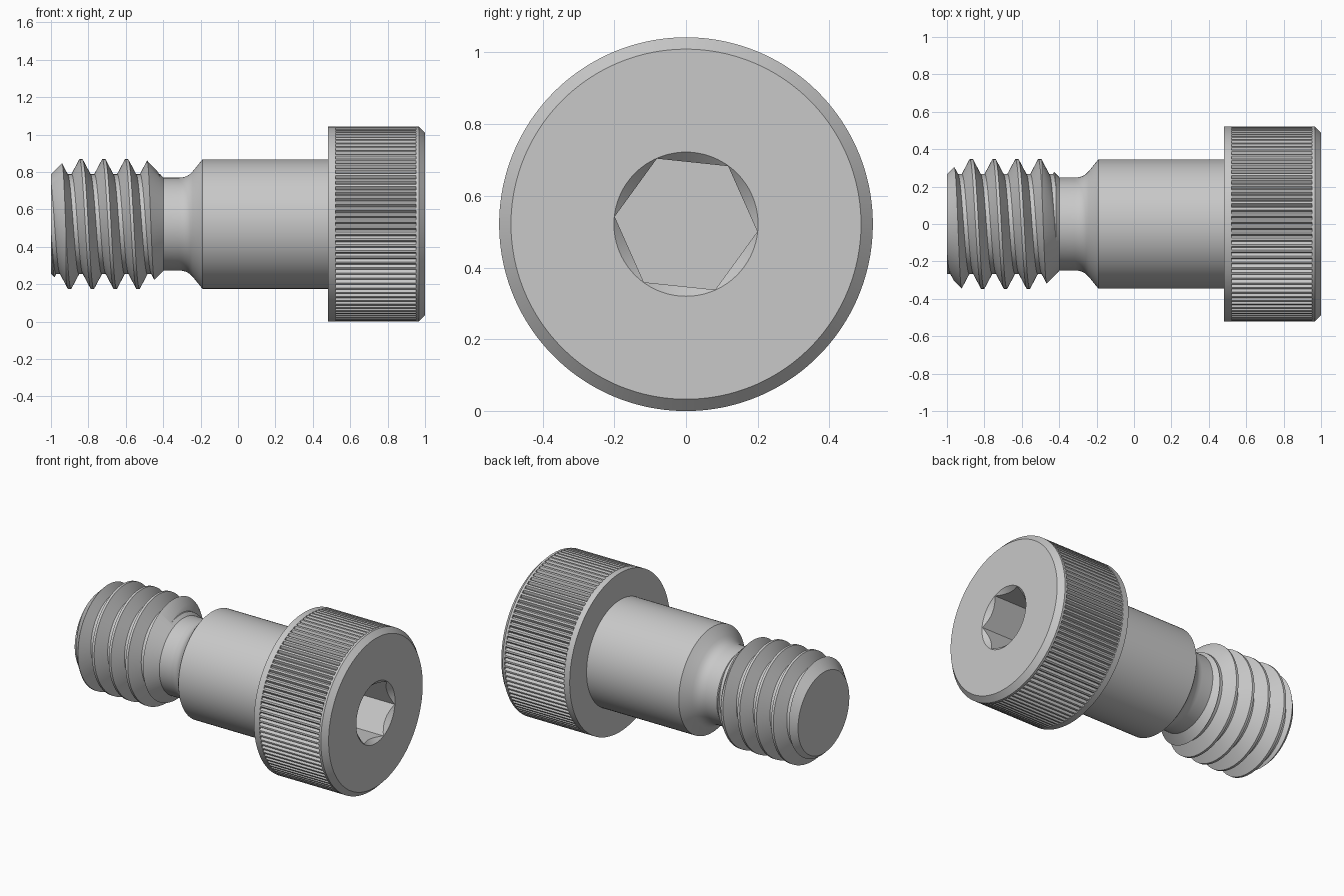
import bpy, bmesh
from math import sin, cos, tau, radians

AXIS_Z = 0.521

old = bpy.data.objects.get("Cube")
if old:
    bpy.data.objects.remove(old, do_unlink=True)

steel = bpy.data.materials.new("steel_grey")
steel.use_nodes = True
colour = (0.58, 0.58, 0.58, 1)
steel.diffuse_color = colour
steel.node_tree.nodes["Principled BSDF"].inputs["Base Color"].default_value = colour


def finish_mesh(name, bm):
    """Turn a bmesh into an object with outward normals."""
    bmesh.ops.remove_doubles(bm, verts=bm.verts, dist=1e-5)
    bmesh.ops.recalc_face_normals(bm, faces=bm.faces)
    mesh = bpy.data.meshes.new(name)
    bm.to_mesh(mesh)
    bm.free()
    mesh.materials.append(steel)
    obj = bpy.data.objects.new(name, mesh)
    bpy.context.collection.objects.link(obj)
    return obj


def turned(name, profile, steps=96, turn=0.0, groove=None):
    """Capped solid around the screw axis; profile rows are (x, radius, grooved)."""
    bm = bmesh.new()
    rings = []
    for x, radius, *grooved in profile:
        ring = []
        for i in range(steps):
            a = turn + tau * i / steps
            r = radius - groove(i) if grooved and groove else radius
            ring.append(bm.verts.new((x, r * cos(a), AXIS_Z + r * sin(a))))
        rings.append(ring)
    for low, high in zip(rings, rings[1:]):
        for i in range(steps):
            j = (i + 1) % steps
            bm.faces.new((low[i], low[j], high[j], high[i]))
    bm.faces.new(rings[0])
    bm.faces.new(rings[-1])
    return finish_mesh(name, bm)


def helix_solid(name, pitch, crest_x, crest_r, root_r, first, last, steps=96):
    """Right-handed V thread, closed with a point at each end."""
    half_crest, half_root = 0.008, 0.011
    section = [(-half_crest, crest_r), (half_crest, crest_r),
               (pitch / 2 - half_root, root_r), (pitch / 2 + half_root, root_r)]
    rows = [(crest_x + k * pitch + dx, r) for k in range(first, last) for dx, r in section]
    bm = bmesh.new()
    columns = []
    for i in range(steps + 1):
        a = tau * i / steps
        columns.append([bm.verts.new((x + pitch * i / steps, r * cos(a), AXIS_Z + r * sin(a)))
                        for x, r in rows])
    for c, d in zip(columns, columns[1:]):
        for k in range(len(rows) - 1):
            bm.faces.new((c[k], d[k], d[k + 1], c[k + 1]))
    bmesh.ops.remove_doubles(bm, verts=bm.verts, dist=1e-5)
    middle = (rows[0][0] + rows[-1][0]) / 2
    tips = [bm.verts.new((x, 0, AXIS_Z)) for x in (rows[0][0] - 0.1, rows[-1][0] + 0.3)]
    for e in [e for e in bm.edges if e.is_boundary]:
        tip = tips[0] if e.verts[0].co.x < middle else tips[1]
        bm.faces.new((e.verts[0], e.verts[1], tip))
    return finish_mesh(name, bm)


def combine(obj, tool, operation):
    """Apply a boolean and discard the tool."""
    tool.hide_render = True
    mod = obj.modifiers.new("cut", 'BOOLEAN')
    mod.operation, mod.solver, mod.object = operation, 'EXACT', tool
    bpy.context.view_layer.objects.active = obj
    bpy.ops.object.modifier_apply(modifier=mod.name)
    bpy.data.objects.remove(tool, do_unlink=True)


# Head: plain collar, straight knurl, chamfered rim
TEETH = 100
head = turned("knurled_head",
              [(0.48, 0.521), (0.52, 0.521), (0.52, 0.521, True), (0.953, 0.521, True),
               (0.953, 0.521), (0.967, 0.521), (1.0, 0.488)],
              steps=TEETH * 3, groove=lambda i: 0.016 if i % 3 == 0 else 0.0)

# Hexagon socket with a conical lead-in
hexagon = turned("socket_cutter", [(0.73, 0.2), (1.1, 0.2)], steps=6, turn=radians(-6))
lead_in = turned("lead_in_cutter", [(0.93, 0.131), (1.0, 0.201), (1.05, 0.251)])
combine(head, hexagon, 'DIFFERENCE')
combine(head, lead_in, 'DIFFERENCE')

# Shoulder and filleted neck
shoulder = turned("shoulder_and_neck",
                  [(-0.43, 0.248), (-0.315, 0.248), (-0.295, 0.250), (-0.275, 0.256),
                   (-0.257, 0.267), (-0.242, 0.282), (-0.19, 0.346), (0.485, 0.346)])

# Thread, trimmed by a blank with chamfered ends
thread = helix_solid("thread", 0.122, -0.87, 0.347, 0.267, -4, 7)
blank = turned("thread_blank", [(-1.0, 0.266), (-0.89, 0.376), (-0.521, 0.376), (-0.393, 0.243)],
               turn=0.0123)
combine(thread, blank, 'INTERSECT')

# Smooth shading with crisp edges
bpy.ops.object.select_all(action='DESELECT')
for part in (head, shoulder, thread):
    part.select_set(True)
bpy.context.view_layer.objects.active = head
bpy.ops.object.shade_smooth_by_angle(angle=radians(25))
